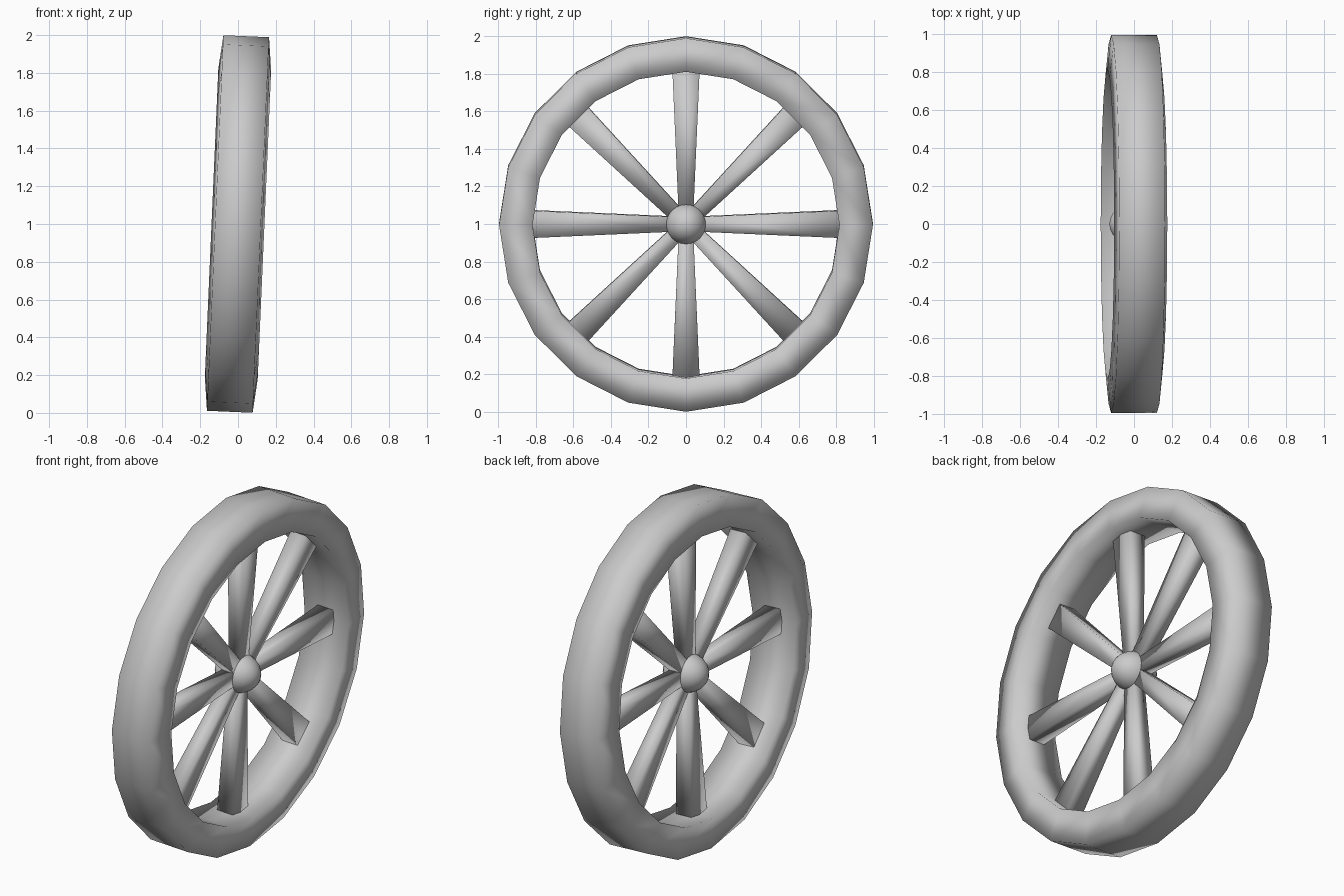
import bpy, bmesh
from math import radians, tau, sin, cos
from mathutils import Matrix

if "Cube" in bpy.data.objects:
    bpy.data.objects.remove(bpy.data.objects["Cube"])

# the whole wheel leans slightly about y, centred one unit above ground
LEAN = Matrix.Translation((0, 0, 1)) @ Matrix.Rotation(radians(2.5), 4, 'Y')


def finish(name, bm, local=Matrix.Identity(4)):
    bmesh.ops.recalc_face_normals(bm, faces=bm.faces)
    for f in bm.faces:
        f.smooth = True
    mesh = bpy.data.meshes.new(name)
    bm.to_mesh(mesh)
    bm.free()
    mesh.transform(LEAN @ local)
    obj = bpy.data.objects.new(name, mesh)
    bpy.context.collection.objects.link(obj)
    return obj


# rim: 20-sided ring swept from a four-point section (radius, x)
section = [(0.995, -0.121), (0.995, 0.121), (0.817, 0.14), (0.817, -0.14)]
SIDES = 20
bm = bmesh.new()
rings = []
for i in range(SIDES):
    a = tau * i / SIDES
    rings.append([bm.verts.new((x, r * cos(a), r * sin(a))) for r, x in section])
for i in range(SIDES):
    p, q = rings[i], rings[(i + 1) % SIDES]
    for j in range(4):
        k = (j + 1) % 4
        bm.faces.new((p[j], p[k], q[k], q[j]))
finish("rim", bm)


# spokes: square bars widening towards the rim
def spoke(index):
    bm = bmesh.new()
    ends = []
    for z, wx, wy in ((0.03, 0.036, 0.038), (0.83, 0.05, 0.073)):
        ends.append([bm.verts.new((sx * wx, sy * wy, z))
                     for sx, sy in ((-1, -1), (1, -1), (1, 1), (-1, 1))])
    a, b = ends
    for j in range(4):
        k = (j + 1) % 4
        bm.faces.new((a[j], a[k], b[k], b[j]))
    bm.faces.new(a[::-1])
    bm.faces.new(b)
    finish(f"spoke_{index + 1}", bm, Matrix.Rotation(tau * index / 8, 4, 'X'))


for n in range(8):
    spoke(n)

# hub: rounded boss showing on both sides
bm = bmesh.new()
bmesh.ops.create_uvsphere(bm, u_segments=24, v_segments=12, radius=0.11)
finish("hub", bm, Matrix.Rotation(radians(90), 4, 'Y') @ Matrix.Diagonal((1, 1, 1.18, 1)))
